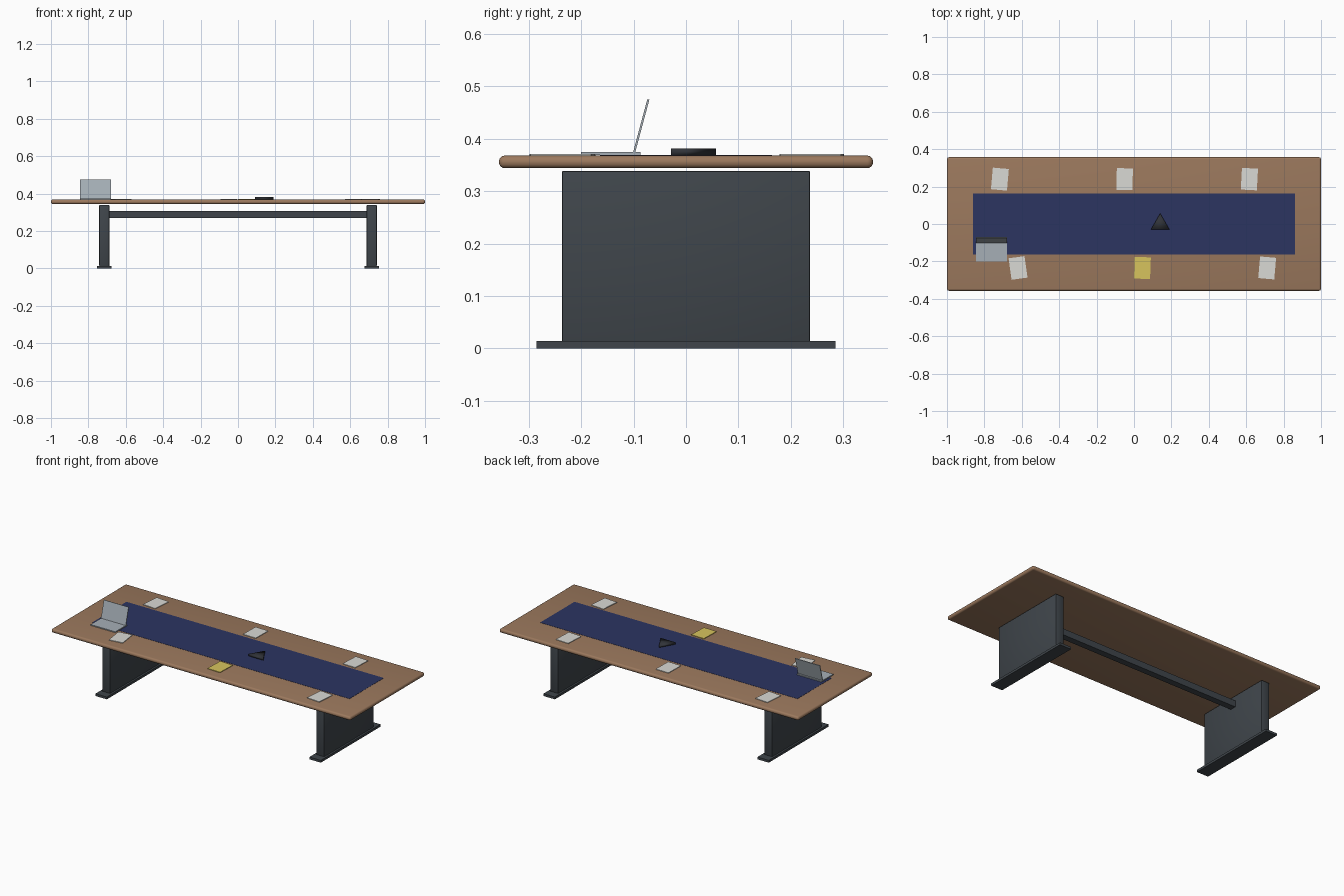
import bpy
from math import radians

if "Cube" in bpy.data.objects:
    bpy.data.objects.remove(bpy.data.objects["Cube"], do_unlink=True)


def material(name, colour):
    mat = bpy.data.materials.new(name)
    mat.use_nodes = True
    rgba = (*colour, 1)
    mat.diffuse_color = rgba
    mat.node_tree.nodes["Principled BSDF"].inputs["Base Color"].default_value = rgba
    return mat


wood = material("warm wood", (0.33, 0.19, 0.11))
steel = material("dark steel", (0.05, 0.06, 0.07))
navy = material("navy cloth", (0.025, 0.035, 0.12))
silver = material("silver", (0.38, 0.43, 0.47))
charcoal = material("charcoal", (0.03, 0.033, 0.04))
paper = material("white paper", (0.7, 0.7, 0.66))
yellow = material("yellow paper", (0.68, 0.55, 0.11))


def box(name, low, high, mat, bevel=0, segments=2, turn=(0, 0, 0)):
    """Box between two corners, optionally turned about its centre."""
    centre = [(a + b) / 2 for a, b in zip(low, high)]
    bpy.ops.mesh.primitive_cube_add(size=1, location=centre)
    obj = bpy.context.object
    obj.name = name
    obj.scale = [b - a for a, b in zip(low, high)]
    bpy.ops.object.transform_apply(location=False, rotation=False, scale=True)
    obj.rotation_euler = turn
    obj.data.materials.append(mat)
    if bevel:
        mod = obj.modifiers.new("Rounded edges", "BEVEL")
        mod.width = bevel
        mod.segments = segments
        bpy.ops.object.modifier_apply(modifier=mod.name)
        bpy.ops.object.shade_smooth_by_angle(angle=radians(35))
    return obj


# Table top and cloth runner
box("table_top", (-1, -0.357, 0.344), (1, 0.357, 0.368), wood, 0.011, 4)
box("table_runner", (-0.86, -0.164, 0.367), (0.86, 0.164, 0.369), navy)

# Panel legs on flat feet, joined by a beam
for side, sign in (("right", -1), ("left", 1)):
    x = sign * 0.715
    box(side + "_leg", (x - 0.027, -0.237, 0.012), (x + 0.027, 0.237, 0.339), steel, 0.003)
    box(side + "_foot", (x - 0.038, -0.285, 0), (x + 0.038, 0.285, 0.014), steel)
box("cross_beam", (-0.7, -0.019, 0.27), (0.7, 0.019, 0.308), steel)

# Notepads: centre x, centre y, turn in degrees
pads = [(-0.717, 0.24, -5), (-0.05, 0.24, -1), (0.617, 0.24, -3),
        (-0.62, -0.235, 8), (0.045, -0.235, -2), (0.712, -0.235, -5)]
for i, (x, y, angle) in enumerate(pads):
    box(f"notepad_{i + 1}", (x - 0.043, y - 0.058, 0.367), (x + 0.043, y + 0.058, 0.3715),
        yellow if i == 4 else paper, turn=(0, 0, radians(angle)))

# Open laptop
box("laptop_base", (-0.845, -0.2, 0.369), (-0.68, -0.087, 0.375), silver)
box("laptop_screen", (-0.845, -0.0875, 0.372), (-0.68, -0.0835, 0.477), silver,
    turn=(radians(-15), 0, 0))

# Three-sided speakerphone
bpy.ops.mesh.primitive_cylinder_add(vertices=3, radius=0.057, depth=0.013,
                                    location=(0.14, 0, 0.375))
phone = bpy.context.object
phone.name = "speakerphone"
phone.data.materials.append(charcoal)
bpy.ops.object.shade_smooth()
